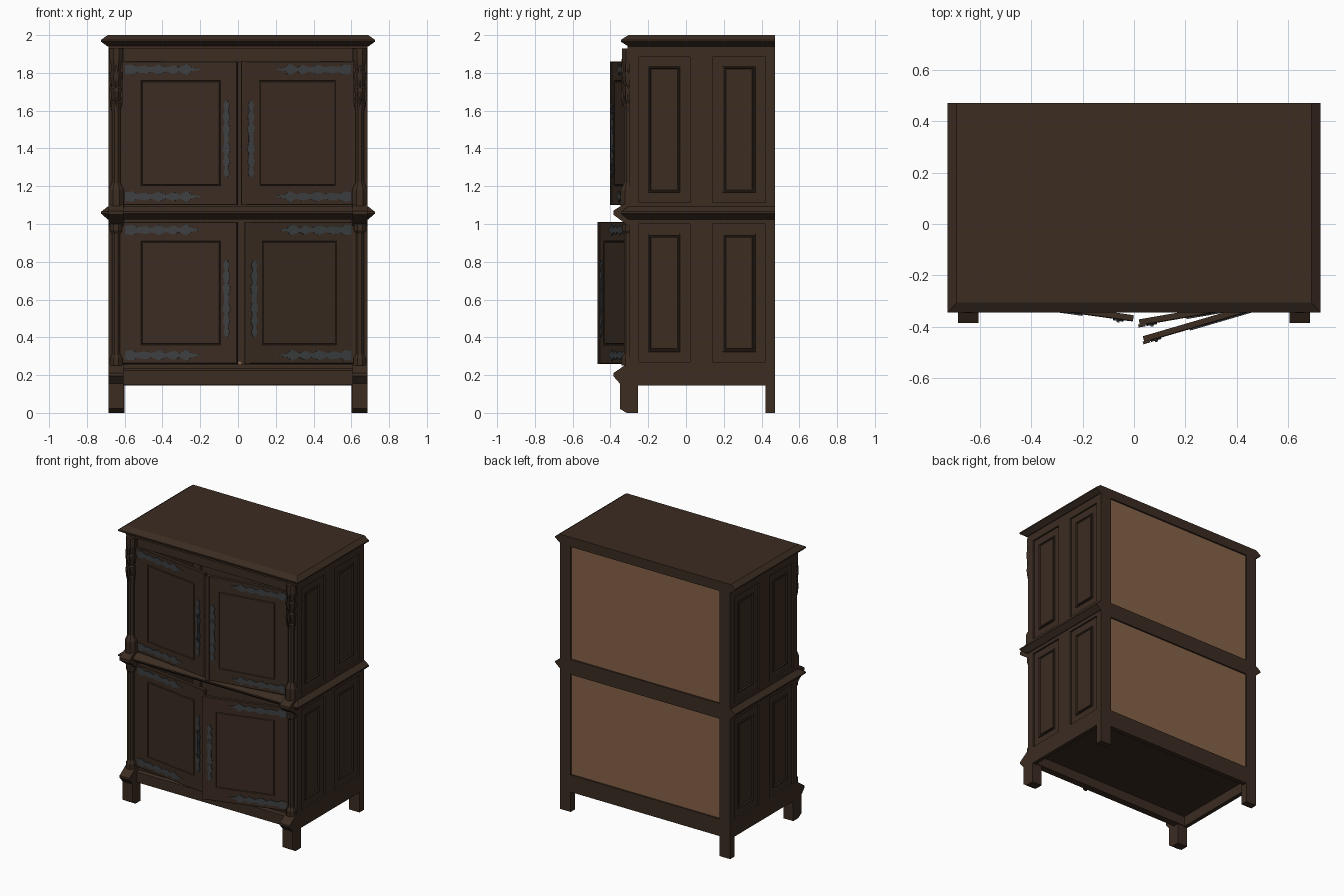
import bpy, bmesh, math
from mathutils import Matrix

cube = bpy.data.objects.get("Cube")
if cube:
    bpy.data.objects.remove(cube, do_unlink=True)


def material(name, r, g, b):
    m = bpy.data.materials.new(name)
    m.use_nodes = True
    m.diffuse_color = (r, g, b, 1)
    bsdf = m.node_tree.nodes["Principled BSDF"]
    bsdf.inputs["Base Color"].default_value = (r, g, b, 1)
    bsdf.inputs["Roughness"].default_value = 0.7
    return m


OAK = material("dark oak", 0.043, 0.025, 0.0155)
BOARD = material("pale board", 0.235, 0.122, 0.065)
IRON = material("grey iron", 0.045, 0.050, 0.054)


def finish(name, bm, mat, matrix=None):
    if matrix is not None:
        bm.transform(matrix)
    bmesh.ops.recalc_face_normals(bm, faces=bm.faces)
    me = bpy.data.meshes.new(name)
    bm.to_mesh(me)
    bm.free()
    me.materials.append(mat)
    ob = bpy.data.objects.new(name, me)
    bpy.context.collection.objects.link(ob)


def skin(name, loops, mat, matrix=None):
    """Join point loops into a closed solid with capped ends."""
    bm = bmesh.new()
    rows = [[bm.verts.new(p) for p in loop] for loop in loops]
    n = len(rows[0])
    for a, b in zip(rows, rows[1:]):
        for i in range(n):
            j = (i + 1) % n
            bm.faces.new((a[i], a[j], b[j], b[i]))
    bm.faces.new(rows[0])
    bm.faces.new(rows[-1])
    finish(name, bm, mat, matrix)


def loft(name, rings, mat=OAK, matrix=None):
    """Rings are rectangles (x0, x1, y0, y1, z)."""
    loops = [[(a, c, z), (b, c, z), (b, d, z), (a, d, z)] for a, b, c, d, z in rings]
    skin(name, loops, mat, matrix)


def box(name, x0, x1, y0, y1, z0, z1, mat=OAK, matrix=None):
    loft(name, [(x0, x1, y0, y1, z0), (x0, x1, y0, y1, z1)], mat, matrix)


def inset(rect, d, z):
    a, b, c, e = rect
    return (a + d, b - d, c + d, e - d, z)


def spindle(name, x, y, profile, sides=8):
    turn = math.pi / sides
    loops = [[(x + r * math.cos(turn * (2 * i + 1)), y + r * math.sin(turn * (2 * i + 1)), z)
              for i in range(sides)] for z, r in profile]
    skin(name, loops, OAK)


def frame(origin, u, n):
    """Local x runs along u, local y is up, local z points along n."""
    m = Matrix.Identity(4)
    for col, v in enumerate((u, (0, 0, 1), n, origin)):
        for row in range(3):
            m[row][col] = v[row]
    return m


def iron_plate(name, matrix, x, y, profile, base, upright=False):
    """Thin symmetrical plate from (distance, half width) pairs."""
    outline = profile + [(t, -w) for t, w in reversed(profile)]
    if upright:
        outline = [(w, t) for t, w in outline]
    loops = [[(x + a, y + b, z) for a, b in outline] for z in (base, base + 0.006)]
    skin(name, loops, IRON, matrix)


STRAP = [(0, .022), (.04, .028), (.06, .014), (.11, .021), (.14, .012), (.18, .026),
         (.22, .01), (.26, .024), (.29, .01), (.33, .03), (.355, .01), (.40, .002)]
HALF = [(.02, .012), (.06, .021), (.08, .009), (.12, .019), (.15, .008), (.18, .017), (.205, .003)]
PULL = [(-t, w) for t, w in reversed(HALF)] + HALF

# Cornice and middle ledge
for name, z0, zm, z1 in (("top_cornice", 1.94, 1.97, 2.0), ("middle_ledge", 1.025, 1.06, 1.092)):
    loft(name, [(-.69, .69, -.305, .47, z0), (-.725, .725, -.345, .47, zm - .005),
                (-.725, .725, -.345, .47, zm + .005), (-.69, .69, -.305, .47, z1)])

# Front rails
box("top_rail", -.61, .61, -.29, -.25, 1.86, 1.95)
box("top_moulding", -.685, .685, -.31, -.28, 1.93, 1.95)
loft("bottom_rail", [(-.61, .61, -.30, -.25, .15), (-.61, .61, -.30, -.25, .225),
                     (-.61, .61, -.285, -.25, .235), (-.61, .61, -.285, -.25, .255)])

# Floor, back boards and back rails
box("floor", -.67, .67, -.27, .45, .22, .255)
box("floor_catch", 0, .02, -.268, -.25, .255, .275, BOARD)
for name, z0, z1 in (("lower_back", .25, 1.03), ("upper_back", 1.09, 1.945)):
    box(name + "_lining", -.61, .61, .44, .45, z0, z1)
    box(name + "_board", -.61, .61, .45, .459, z0, z1, BOARD)
for name, z0, z1 in (("bottom", .145, .27), ("middle", 1.0, 1.11), ("top", 1.93, 1.945)):
    box(f"back_{name}_rail", -.61, .61, .435, .47, z0, z1)

for sx, side in ((1, "left"), (-1, "right")):
    # Corner posts
    xs = sorted((sx * .605, sx * .685))
    xb = sorted((sx * .60, sx * .685))
    cx = sx * .645
    box(side + "_front_post", *xs, -.30, -.25, .15, 1.945)
    box(side + "_back_post", *xb, .42, .47, 0, 1.945)

    # Front foot and flared corner blocks
    loft(side + "_front_foot", [(*xs, f, -.255, z) for f, z in
         ((-.315, 0), (-.35, .022), (-.35, .155), (-.385, .195), (-.385, .21), (-.305, .265))])
    loft(side + "_ledge_block", [(*xs, f, -.255, z) for f, z in
         ((-.305, .99), (-.345, 1.02), (-.385, 1.05), (-.385, 1.07), (-.33, 1.105))])

    # Lower column
    spindle(side + "_lower_column", cx, -.308,
            [(.25, .035), (.29, .035), (.31, .023), (.95, .023), (.965, .034), (1.0, .034)])
    # Upper column with base
    spindle(side + "_upper_column", cx, -.305,
            [(1.09, .044), (1.18, .044), (1.22, .024), (1.60, .024)])
    # Tiered hanging canopy
    spindle(side + "_canopy", cx, -.303,
            [(1.54, .004), (1.60, .026), (1.64, .03), (1.65, .022), (1.70, .034), (1.72, .036),
             (1.73, .026), (1.78, .038), (1.80, .04), (1.81, .028), (1.87, .038), (1.93, .038)])
    for i, (dx, dy) in enumerate(((-.03, -.012), (.03, -.012), (0, -.034))):
        spindle(f"{side}_canopy_drop_{i}", cx + dx, -.303 + dy,
                [(1.62, .002), (1.68, .009), (1.74, .005), (1.80, .01), (1.88, .004)], 4)

    # Side frame and panels
    wall = frame((sx * .685, 0, 0), (0, 1, 0), (sx, 0, 0))
    box(side + "_side_stile", .02, .14, .15, 1.945, -.03, 0, OAK, wall)
    for name, z0, z1 in (("bottom", .145, .27), ("middle", 1.03, 1.115), ("top", 1.885, 1.945)):
        box(f"{side}_side_{name}_rail", -.255, .425, z0, z1, -.03, 0, OAK, wall)
    for level, z0, z1 in (("lower", .27, 1.0), ("upper", 1.115, 1.885)):
        for place, y0, y1 in (("front", -.25, .02), ("back", .14, .42)):
            r = (y0, y1, z0, z1)
            steps = ((0, -.03), (0, -.012), (.052, -.012), (.054, -.005),
                     (.060, -.005), (.064, -.014), (.069, -.014), (.071, -.009))
            loft(f"{side}_{level}_{place}_panel", [inset(r, d, z) for d, z in steps], OAK, wall)
    box(side + "_side_upper_fillet", -.255, .425, 1.0, 1.035, -.03, 0, OAK, wall)

    # Doors standing slightly open
    for level, z0, height, angle in (("upper", 1.10, .76, 9.8 if sx > 0 else 8),
                                     ("lower", .26, .75, 16.3 if sx > 0 else 8)):
        a = math.radians(angle)
        length = .595 if sx > 0 else .61
        name = f"{level}_{side}_door"
        leaf = frame((sx * .605, -.27, z0), (-sx * math.cos(a), -math.sin(a), 0),
                     (sx * math.sin(a), -math.cos(a), 0))
        r = (0, length, 0, height)
        p = (.095, length - .09, .10, height - .10)
        loft(name, [inset(r, 0, 0), inset(r, 0, .022), inset(r, .003, .025), inset(p, 0, .025),
                    inset(p, .002, .018), inset(p, .005, .018), inset(p, .008, .024)], OAK, leaf)
        if sx > 0:
            box(name + "_batten", length - .022, length + .006, 0, height, .02, .031, OAK, leaf)

        # Iron straps and pull
        for part, h in (("bottom", .045), ("top", height - .042)):
            iron_plate(f"{name}_{part}_strap", leaf, .012, h, STRAP, .0245)
        hx = length - (.046 if sx > 0 else .057)
        hz = height / 2 - .03
        iron_plate(name + "_pull_plate", leaf, hx, hz, PULL, .0245, True)
        box(name + "_pull", hx - .006, hx + .006, hz - .10, hz + .10, .028, .036, IRON, leaf)
